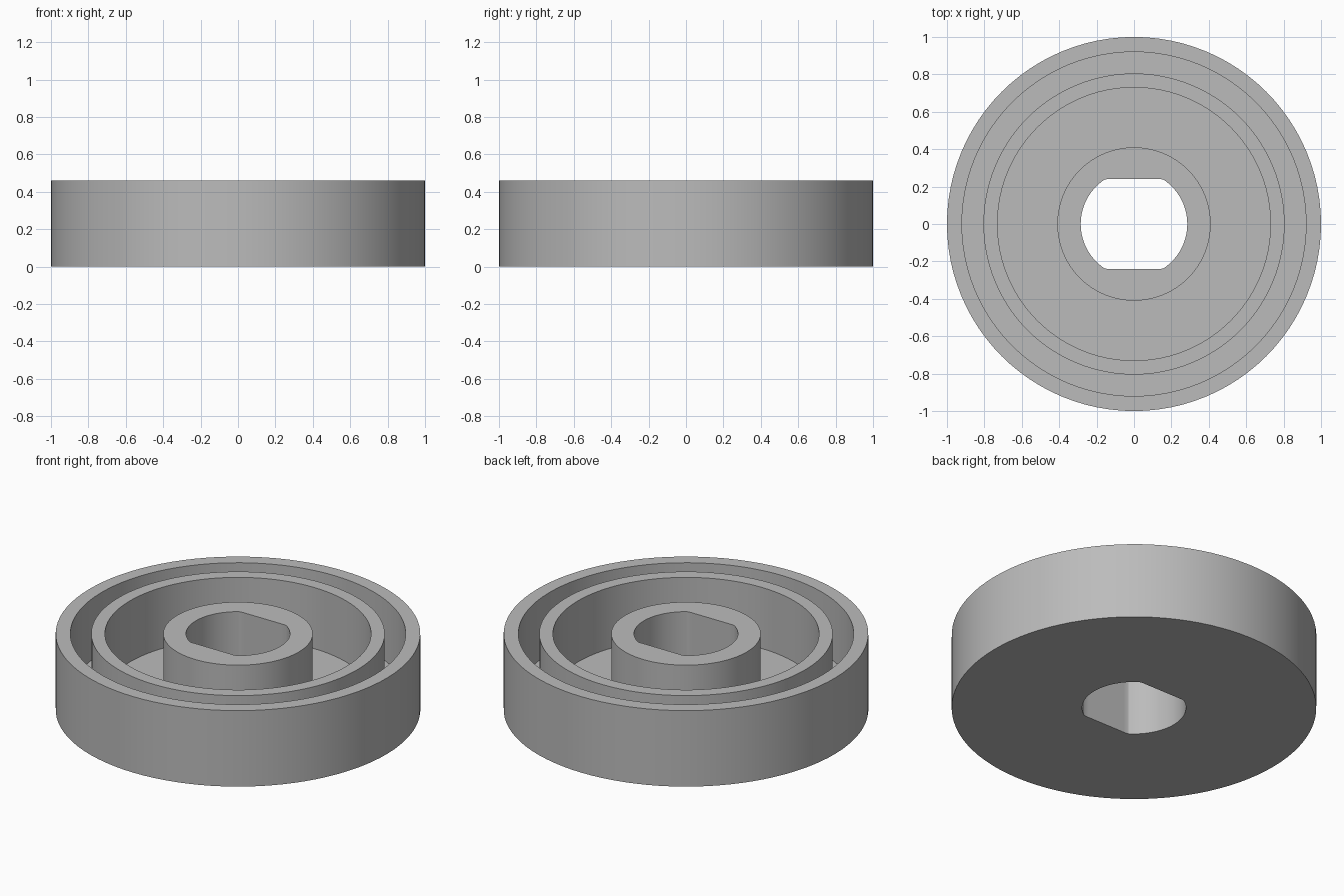
import bpy, bmesh
from math import cos, sin, pi, radians

cube = bpy.data.objects.get("Cube")
if cube:
    bpy.data.objects.remove(cube)

SEGMENTS = 96
HEIGHT, FLOOR = 0.46, 0.09
BORE, FLAT = 0.285, 0.24

grey = bpy.data.materials.new("plain_grey")
grey.use_nodes = True
colour = (0.5, 0.5, 0.5, 1)
grey.diffuse_color = colour
grey.node_tree.nodes["Principled BSDF"].inputs["Base Color"].default_value = colour

# Closed cross-section (radius, height): base, rim, groove, inner ring, recess, hub
profile = [(BORE, 0), (1, 0), (1, HEIGHT), (0.92, HEIGHT), (0.92, FLOOR),
           (0.805, FLOOR), (0.805, HEIGHT), (0.73, HEIGHT), (0.73, FLOOR),
           (0.41, FLOOR), (0.41, HEIGHT), (BORE, HEIGHT)]


def ring_point(radius, z, step):
    """Point on a circle; the bore is flattened at front and back."""
    a = 2 * pi * step / SEGMENTS
    x, y = radius * cos(a), radius * sin(a)
    if radius == BORE:
        y = max(-FLAT, min(FLAT, y))
    return x, y, z


# Turn the cross-section around the axis
bm = bmesh.new()
rings = [[bm.verts.new(ring_point(r, z, i)) for i in range(SEGMENTS)] for r, z in profile]
for k, ring in enumerate(rings):
    following = rings[(k + 1) % len(rings)]
    for i in range(SEGMENTS):
        j = (i + 1) % SEGMENTS
        bm.faces.new((ring[i], ring[j], following[j], following[i]))
bmesh.ops.recalc_face_normals(bm, faces=bm.faces)

mesh = bpy.data.meshes.new("ringed_wheel")
bm.to_mesh(mesh)
bm.free()
mesh.materials.append(grey)
wheel = bpy.data.objects.new("ringed_wheel", mesh)
bpy.context.collection.objects.link(wheel)

# Smooth walls with crisp rims and bore flats
bpy.ops.object.select_all(action='DESELECT')
wheel.select_set(True)
bpy.context.view_layer.objects.active = wheel
bpy.ops.object.shade_smooth_by_angle(angle=radians(12))
